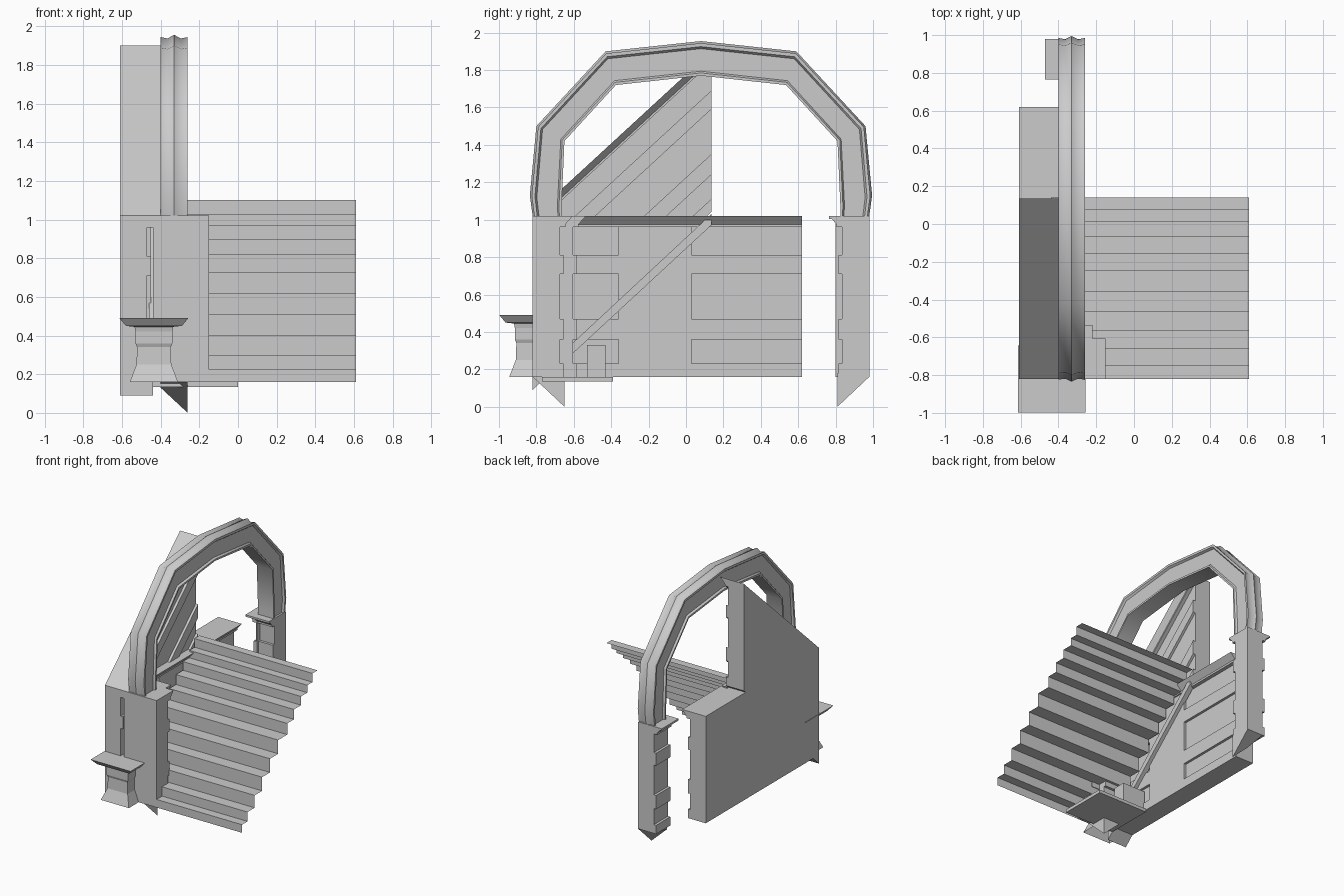
import bpy, bmesh, math
from mathutils import Vector

if "Cube" in bpy.data.objects:
    bpy.data.objects.remove(bpy.data.objects["Cube"])


def finish(name, bm, smooth=None, normals=True):
    bmesh.ops.remove_doubles(bm, verts=bm.verts, dist=1e-5)
    if normals:
        bmesh.ops.recalc_face_normals(bm, faces=bm.faces)
    me = bpy.data.meshes.new(name)
    bm.to_mesh(me)
    bm.free()
    ob = bpy.data.objects.new(name, me)
    bpy.context.collection.objects.link(ob)
    if smooth:
        bpy.ops.object.select_all(action='DESELECT')
        ob.select_set(True)
        bpy.context.view_layer.objects.active = ob
        bpy.ops.object.shade_smooth_by_angle(angle=math.radians(smooth))
    return ob


def loft(name, rings, caps=(True, True), smooth=None, clip_z=None):
    """Skin a list of closed rings of 3D points."""
    bm = bmesh.new()
    vs = [[bm.verts.new(p) for p in r] for r in rings]
    n = len(rings[0])
    for a, b in zip(vs, vs[1:]):
        for i in range(n):
            j = (i + 1) % n
            bm.faces.new((a[i], a[j], b[j], b[i]))
    if caps[0]:
        bm.faces.new(vs[0][::-1])
    if caps[1]:
        bm.faces.new(vs[-1])
    if clip_z is not None:
        bmesh.ops.bisect_plane(bm, geom=bm.verts[:] + bm.edges[:] + bm.faces[:],
                               plane_co=(0, 0, clip_z), plane_no=(0, 0, -1), clear_outer=True)
    return finish(name, bm, smooth)


def box(name, x0, x1, y0, y1, z0, z1):
    ring = lambda z: [(x0, y0, z), (x1, y0, z), (x1, y1, z), (x0, y1, z)]
    return loft(name, [ring(z0), ring(z1)])


# moulded face shared by walls and pillars: (outward offset, height below top)
MOULD = [(.05, 0), (.01, -.045), (.01, -.06), (-.02, -.06), (-.02, -.21), (0, -.21),
         (0, -.31), (-.02, -.31), (-.02, -.55), (0, -.55), (0, -.66), (-.02, -.66),
         (-.02, -.79), (0, -.79), (0, -.86)]
BACK, FACE, TOP = -.61, -.45, 1.02


def wall_ring(y, top):
    return ([(FACE + o, y, top + z) for o, z in MOULD]
            + [(BACK, y, top - .86), (BACK, y, top)])


# lower wall and sloped upper wall above it
loft("lower_wall", [wall_ring(-.82, TOP), wall_ring(.62, TOP)])
loft("upper_wall", [wall_ring(-.82, TOP + .001), wall_ring(.135, 1.90)], clip_z=TOP)
box("wall_flush_panel", -.60, FACE, -.36, .03, .17, .96)

# stair sheet
ys = [-.82, -.75, -.66, -.565, -.465, -.36, -.245, -.16, -.07, .01, .075, .14]
zs = [.16, .225, .30, .40, .51, .62, .73, .82, .90, .97, 1.03, 1.10]
path = [(ys[0], zs[0])]
for i in range(1, len(ys)):
    path += [(ys[i - 1], zs[i]), (ys[i], zs[i])]
bm = bmesh.new()
left = [bm.verts.new((-.44, y, z)) for y, z in path]
right = [bm.verts.new((.61, y, z)) for y, z in path]
for i in range(len(path) - 1):
    bm.faces.new((left[i], right[i], right[i + 1], left[i + 1]))
finish("stairs", bm, normals=False)

# stringer under the stairs, against the wall
string = [(-.80, .16), (-.74, .16), (.135, .97), (.135, 1.03)]
loft("stair_stringer", [[(x, y, z) for y, z in string] for x in (-.46, -.42)])

# arch: moulded section swept between an inner and an outer path
AX, AY = -.33, .08
outer = [(-.90, 1.02), (-.915, 1.13), (-.88, 1.50), (-.51, 1.90), (0, 1.955)]
inner = [(-.745, 1.02), (-.745, 1.08), (-.73, 1.42), (-.455, 1.72), (0, 1.77)]
outer += [(-y, z) for y, z in outer[-2::-1]]
inner += [(-y, z) for y, z in inner[-2::-1]]
half = [(.07, 0), (.07, .08), (.055, .13), (.055, .78), (.07, .84), (.07, .94), (.035, .90)]
section = half + [(0, 1)] + [(-x, t) for x, t in half[::-1]]
rings = []
for (yi, zi), (yo, zo) in zip(inner, outer):
    rings.append([(AX + x, AY + yi + (yo - yi) * t, zi + (zo - zi) * t) for x, t in section])
loft("arch", rings, smooth=48)


# pillars with moulded inner face; s mirrors about the arch centre
def pillar(name, x0, x1, s, reach, near):
    prof = [(near + o, TOP + z) for o, z in MOULD]
    prof += [(-.0 + reach, .16), (reach, TOP)]
    loft(name, [[(x, AY + s * y, z) for y, z in prof] for x in (x0, x1)])


def corbel(name, s):
    low = [(-.26, -.73, 0), (-.40, -.73, .13), (-.40, -.90, .16), (-.26, -.90, .16)]
    ring = lambda f: [(x, AY - s * y, f(z)) for x, y, z in low]
    loft(name, [ring(lambda z: z), ring(lambda z: .18)])


pillar("front_pillar", -.44, -.15, 1, -.90, -.735)
pillar("front_pillar_return", -.44, -.22, 1, -.89, -.665)
pillar("back_pillar", -.40, -.26, -1, -.90, -.735)
corbel("front_pillar_corbel", -1)
corbel("back_pillar_corbel", 1)

# moulding on the wall-facing side of the back pillar
prof = [(-.42 - o, TOP + z) for o, z in MOULD] + [(-.39, .16), (-.39, TOP)]
loft("back_pillar_side", [[(x + (0), y, z) for x, z in prof] for y in (.80, .98)])
box("back_pillar_cap", -.47, -.26, .765, .98, 1.005, TOP)

# newel post: flared base, waisted shaft, square cap, hollow below
CX, CY = -.435, -.82
rings = []
for r, z in [(.125, .16), (.09, .25), (.087, .34), (.095, .36), (.095, .42),
             (.10, .445), (.145, .45), (.178, .49)]:
    rings.append([(CX + a * r, CY + b * r, z) for a, b in ((-1, -1), (1, -1), (1, 1), (-1, 1))])
loft("newel_post", rings, caps=(False, True))

# footings
box("base_plate", -.44, 0, -.77, -.39, .135, .16)
box("base_block", -.46, -.26, -.53, -.43, .16, .33)
toe = [(-.82, .09), (-.74, .165), (-.82, .165)]
loft("wall_toe", [[(x, y, z) for y, z in toe] for x in (BACK, -.44)])
